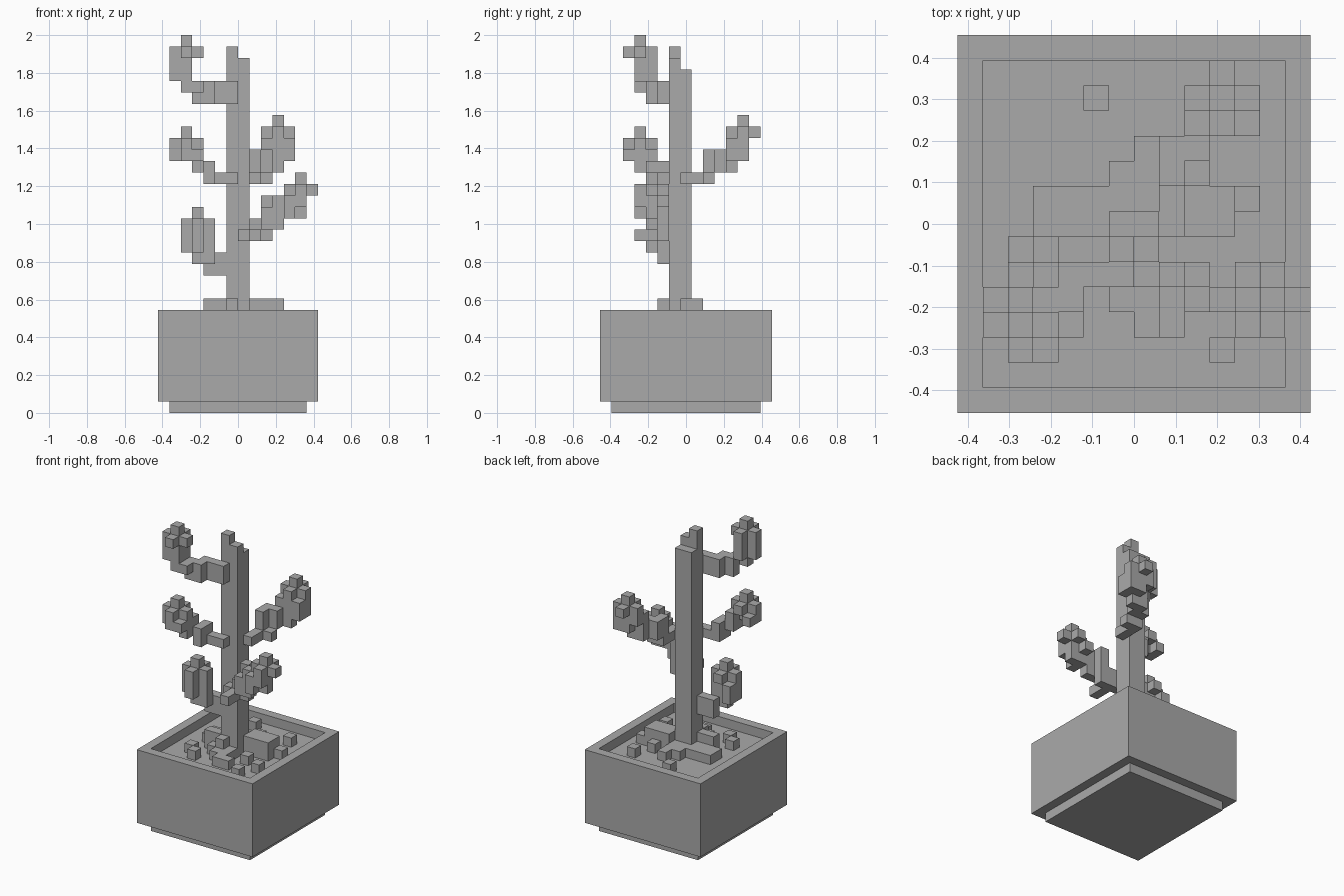
import bpy
import bmesh
from mathutils import Vector

# Remove the default cube only
default_cube = bpy.data.objects.get("Cube")
if default_cube:
    bpy.data.objects.remove(default_cube, do_unlink=True)

UNIT = 2 / 33  # edge length of one block

# Single material
grey = bpy.data.materials.new("plain_grey")
grey.use_nodes = True
grey.diffuse_color = (0.4, 0.4, 0.4, 1)
grey.node_tree.nodes["Principled BSDF"].inputs["Base Color"].default_value = grey.diffuse_color

# One block step per letter: right, left, front, back, up, down
STEPS = {
    "R": Vector((1, 0, 0)), "L": Vector((-1, 0, 0)),
    "B": Vector((0, 1, 0)), "F": Vector((0, -1, 0)),
    "U": Vector((0, 0, 1)), "D": Vector((0, 0, -1)),
}


def key(vector):
    return tuple(round(value) for value in vector)


def walk(start, path):
    """Blocks visited along a path; brackets make side twigs, * opens a blossom."""
    position = Vector(start)
    cells = {key(position)}
    saved = []
    for letter in path:
        if letter == "(":
            saved.append(position.copy())
        elif letter == ")":
            position = saved.pop()
        elif letter == "*":
            for side in "RLBFU":
                cells.add(key(position + STEPS[side]))
        else:
            position = position + STEPS[letter]
            cells.add(key(position))
    return cells


def box(xs, ys, zs):
    """Solid run of blocks; each range is first and past-the-end."""
    return {(x, y, z) for x in range(*xs) for y in range(*ys) for z in range(*zs)}


def build(name, cells):
    """Skin a set of blocks with only its outer faces, then merge flat areas."""
    bm = bmesh.new()
    corners = {}

    def vertex(point):
        spot = tuple(round(2 * value) for value in point)
        if spot not in corners:
            corners[spot] = bm.verts.new(point * UNIT)
        return corners[spot]

    for cell in sorted(cells):
        # blocks straddle y = 0 but meet at x = 0
        centre = Vector(cell) + Vector((0.5, 0, 0.5))
        for normal in STEPS.values():
            if key(Vector(cell) + normal) in cells:
                continue
            side = Vector((normal.y, normal.z, normal.x))
            other = normal.cross(side)
            ring = [side + other, other - side, -side - other, side - other]
            bm.faces.new([vertex(centre + (normal + corner) / 2) for corner in ring])
    bmesh.ops.dissolve_limit(bm, angle_limit=0.01, verts=bm.verts[:],
                             edges=bm.edges[:])
    mesh = bpy.data.meshes.new(name)
    bm.to_mesh(mesh)
    bm.free()
    mesh.materials.append(grey)
    item = bpy.data.objects.new(name, mesh)
    bpy.context.collection.objects.link(item)
    return item


# Planter: recessed foot, hollow body with a raised rim, soil bed
WIDE, DEEP, INNER_WIDE, INNER_DEEP = (-7, 7), (-7, 8), (-6, 6), (-6, 7)
build("pot_foot", box(INNER_WIDE, INNER_DEEP, (0, 1)))
hollow = box(INNER_WIDE, INNER_DEEP, (7, 9))
build("pot", box(WIDE, DEEP, (1, 9)) - hollow)
build("soil", box(INNER_WIDE, INNER_DEEP, (7, 8)))

# Trunk with a stepped tip
trunk = box((-1, 1), (-1, 1), (8, 30))
trunk |= walk((0, -1, 30), "LUD")
trunk |= walk((-1, -1, 31), "")
build("trunk", trunk)

# Branches, each ending in a blossom
BRANCHES = {
    "upper_branch": ((-1, -2, 27), "(U)L(U)L(U)F(U)LUFLU(L)(B)U(L)(B)U*"),
    "middle_front_branch": ((-1, -2, 20), "LL(U)FUL(U)FU(F)L(F)(LB)U*"),
    "middle_back_branch": ((1, 0, 20), "BB(R)U(U)B(U)R(U)BRU(L)(R)B(R)U(FR)(R)(LF)U*"),
    "lower_left_branch": ((0, -2, 15), "R(R)(FF)UR(UU)FRU(L)(U)R(FU)(U)RU(F)(LB)U*"),
    "lower_right_branch": ((-2, -1, 12), "(U)LUFLU(LB)(R)(F)U(LB)(R)(F)U*"),
}
for name, (start, path) in BRANCHES.items():
    build(name, walk(start, path))

# Roots and mound around the trunk foot
roots = walk((0, 1, 8), "(B(L)B)LLLLFRRF(U)(LU)FR(U)(FR)R")
roots |= box((1, 4), (0, 2), (8, 10))
build("roots", roots - trunk)

# Loose pebbles on the soil
PEBBLES = [(-2, 5), (3, 4), (2, 2), (4, 1), (2, -2), (4, -3), (3, -5),
           (0, -4), (1, -4), (-3, -4), (-4, -3)]
build("pebbles", {(x, y, 8) for x, y in PEBBLES})
